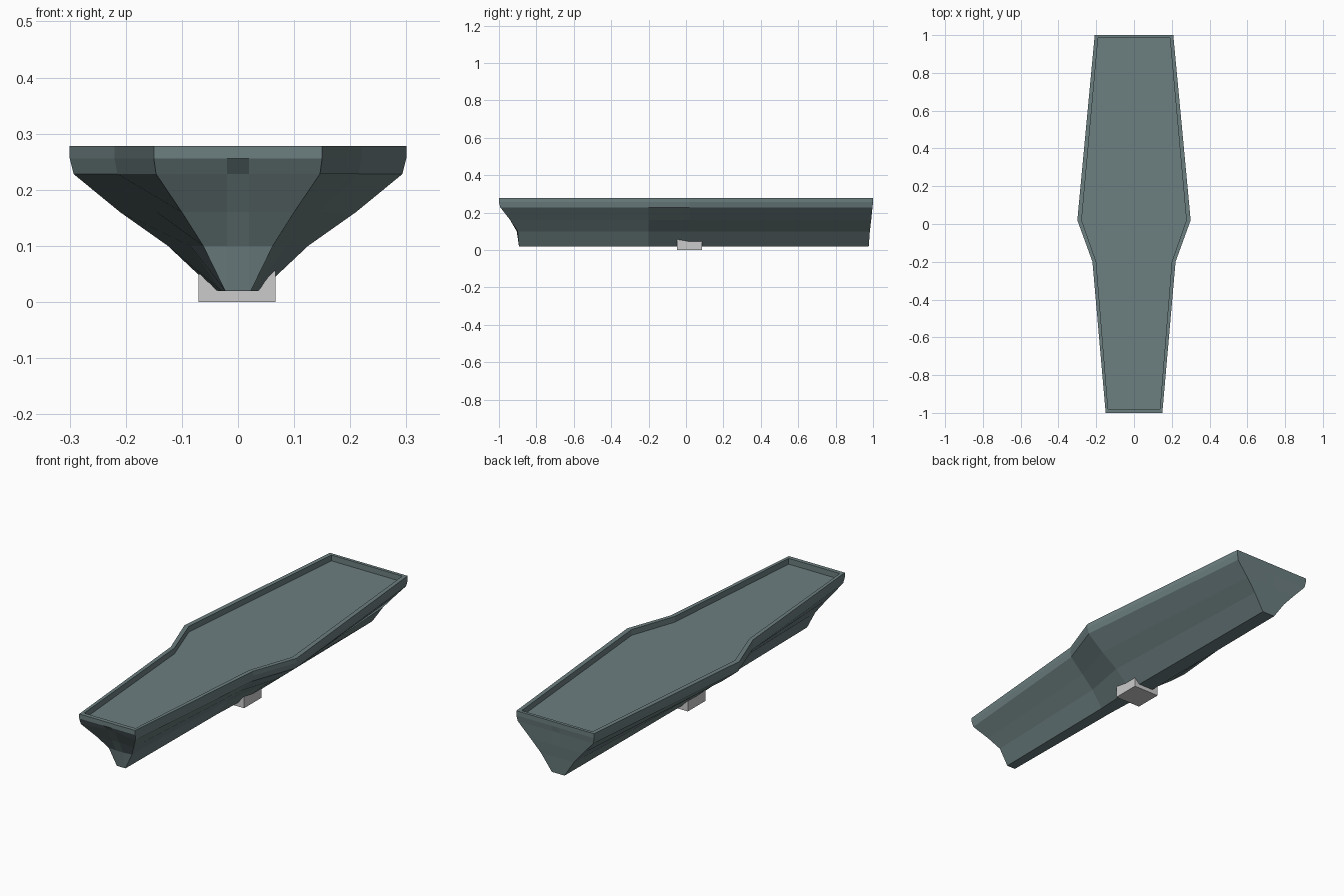
import bpy, bmesh

if "Cube" in bpy.data.objects:
    bpy.data.objects.remove(bpy.data.objects["Cube"])

mat = bpy.data.materials.new("slate_green")
mat.diffuse_color = (0.15, 0.21, 0.215, 1)
mat.use_nodes = True
mat.node_tree.nodes["Principled BSDF"].inputs["Base Color"].default_value = mat.diffuse_color


def ring(bm, z, side, front_y, back_y):
    """Closed symmetric outline: side stations plus narrow strip points at both ends."""
    half = [(0.02, front_y)] + side + [(0.02, back_y)]
    pts = half + [(-x, y) for x, y in reversed(half)]
    return [bm.verts.new((x, y, z)) for x, y in pts]


# Hull levels from recessed deck, over the rim, down to the keel
inner = [(0.137, -0.98), (0.2, -0.2), (0.277, 0.02), (0.19, 0.985)]
outer = [(0.15, -1.0), (0.22, -0.2), (0.30, 0.02), (0.208, 1.0)]
levels = [
    (0.25, inner, -0.98, 0.985),
    (0.278, inner, -0.98, 0.985),
    (0.278, outer, -1.0, 1.0),
    (0.256, outer, -1.0, 1.0),
    (0.228, [(0.146, -0.993), (0.215, -0.2), (0.293, 0.02), (0.202, 0.997)], -0.975, 0.995),
    (0.16, [(0.1, -0.94), (0.145, -0.2), (0.21, 0.02), (0.14, 0.99)], -0.935, 0.99),
    (0.10, [(0.062, -0.9), (0.085, -0.2), (0.125, 0.02), (0.088, 0.983)], -0.905, 0.983),
    (0.02, [(0.023, -0.893), (0.03, -0.2), (0.04, 0.02), (0.034, 0.977)], -0.893, 0.977),
]
bm = bmesh.new()
rings = [ring(bm, *lv) for lv in levels]
n = len(rings[0])
for a, b in zip(rings, rings[1:]):
    for i in range(n):
        j = (i + 1) % n
        bm.faces.new((a[i], a[j], b[j], b[i]))
# Deck and keel caps
bm.faces.new(rings[0])
bm.faces.new(rings[-1])
bmesh.ops.recalc_face_normals(bm, faces=bm.faces)
me = bpy.data.meshes.new("hull")
bm.to_mesh(me)
bm.free()
me.materials.append(mat)
hull = bpy.data.objects.new("hull", me)
bpy.context.collection.objects.link(hull)

# Mounting block under the keel
bpy.ops.mesh.primitive_cube_add(size=1, location=(-0.002, 0.019, 0.0275))
block = bpy.context.object
block.name = "mount_block"
block.scale = (0.137, 0.135, 0.055)
